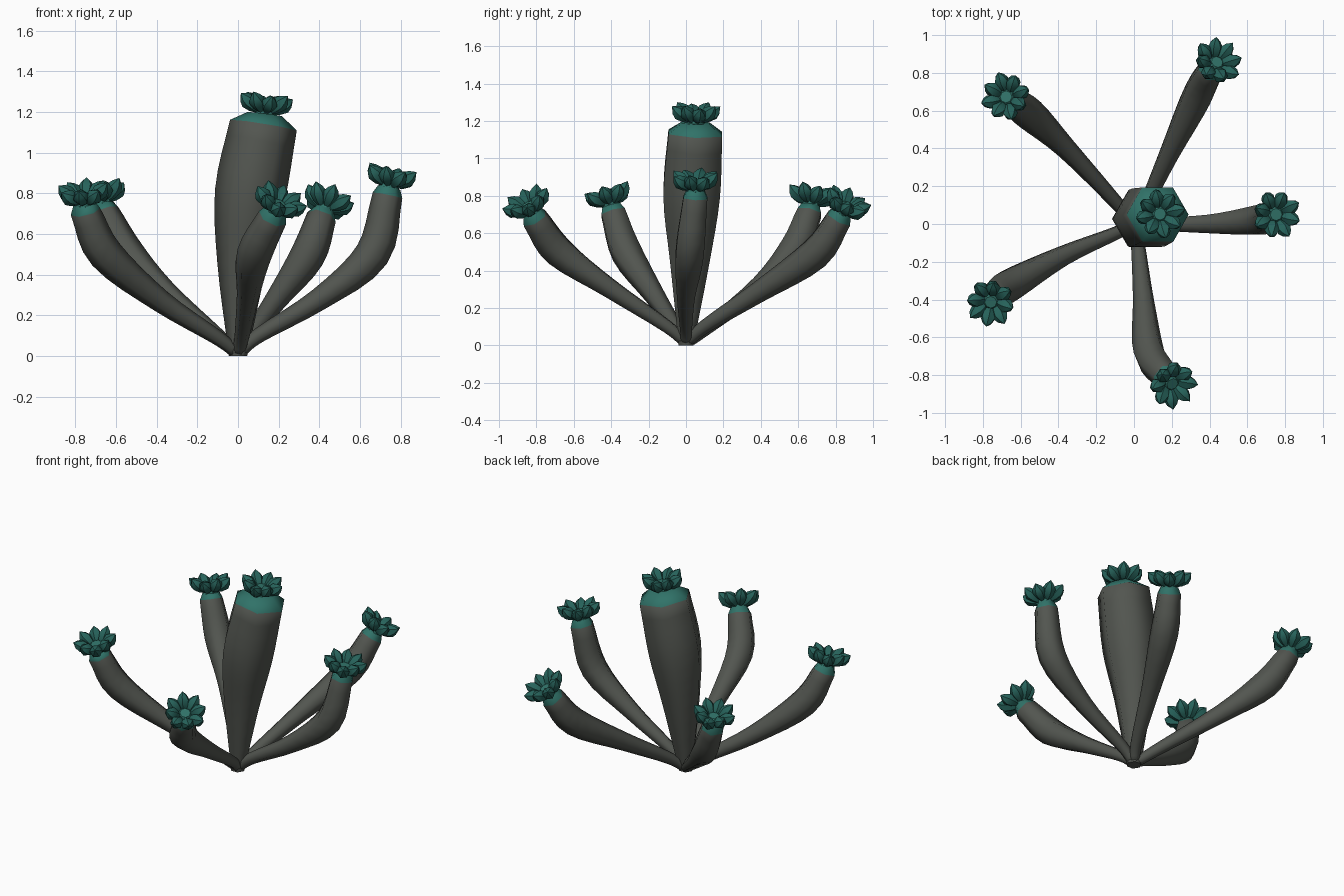
import bpy, bmesh, math
from mathutils import Vector

cube = bpy.data.objects.get("Cube")
if cube:
    bpy.data.objects.remove(cube, do_unlink=True)


def material(name, rgb):
    mat = bpy.data.materials.new(name)
    mat.use_nodes = True
    mat.diffuse_color = (*rgb, 1)
    mat.node_tree.nodes["Principled BSDF"].inputs["Base Color"].default_value = (*rgb, 1)
    return mat


BARK = material("grey bark", (.085, .092, .08))
NECK = material("teal neck", (.03, .17, .14))
PETAL = material("deep teal petal", (.02, .125, .105))
SIDES = 6


def side_frame(axis):
    """Two directions perpendicular to an axis."""
    side = Vector((0, 1, 0)).cross(axis)
    if side.length < .2:
        side = Vector((1, 0, 0)).cross(axis)
    side.normalize()
    return side, axis.cross(side).normalized()


def ring(bm, centre, axis, radius, sides=SIDES):
    """Polygon of vertices around an axis."""
    side, up = side_frame(axis)
    angles = [math.tau * i / sides for i in range(sides)]
    return [bm.verts.new(centre + radius * (side * math.cos(a) + up * math.sin(a)))
            for a in angles]


def bridge(bm, lower, upper, slot=0):
    count = len(lower)
    for i in range(count):
        j = (i + 1) % count
        face = bm.faces.new((lower[i], lower[j], upper[j], upper[i]))
        face.material_index = slot


def finish(bm, name, materials, angle):
    bmesh.ops.recalc_face_normals(bm, faces=bm.faces)
    mesh = bpy.data.meshes.new(name)
    bm.to_mesh(mesh)
    bm.free()
    for mat in materials:
        mesh.materials.append(mat)
    part = bpy.data.objects.new(name, mesh)
    bpy.context.collection.objects.link(part)
    bpy.ops.object.select_all(action="DESELECT")
    part.select_set(True)
    bpy.context.view_layer.objects.active = part
    bpy.ops.object.shade_smooth_by_angle(angle=math.radians(angle))


def smooth_path(points, steps=4):
    """Catmull-Rom curve through points holding x, y, z and radius."""
    first, last = points[0], points[-1]
    knots = [2 * first - points[1], *points, 2 * last - points[-2]]
    path = []
    for a, b, c, d in zip(knots, knots[1:], knots[2:], knots[3:]):
        for step in range(steps):
            t = step / steps
            bend = 2 * a - 5 * b + 4 * c - d
            cubic = 3 * b - a - 3 * c + d
            path.append(b + ((c - a) * t + bend * t ** 2 + cubic * t ** 3) / 2)
    return path + [last]


def stem(name, points, radii, tip_axis, neck_top, neck_radius):
    path = smooth_path([Vector((*p, r)) for p, r in zip(points, radii)])
    centres = [knot.to_3d() for knot in path]
    before = [centres[0], *centres[:-1]]
    after = [*centres[1:], centres[-1]]
    axes = [(b - a).normalized() for a, b in zip(before, after)]
    # flat foot on the ground, tip turned toward the flower
    axes[0] = Vector((0, 0, 1))
    axes[-1] = (axes[-1] + tip_axis).normalized()
    bm = bmesh.new()
    rings = [ring(bm, c, axis, knot.w) for c, axis, knot in zip(centres, axes, path)]
    bm.faces.new(rings[0])
    for lower, upper in zip(rings, rings[1:]):
        bridge(bm, lower, upper)
    # tapered teal neck with a closed top
    top = ring(bm, neck_top, tip_axis, neck_radius)
    bridge(bm, rings[-1], top, 1)
    bm.faces.new(top).material_index = 1
    finish(bm, name, (BARK, NECK), 65)


# distance along a petal and its radius there
PETAL_PROFILE = [(0, .012), (.035, .031), (.075, .04), (.102, .027)]
PETAL_COUNT = 8


def petal(bm, base, grow, axis):
    rings = [ring(bm, base + grow * along, grow, radius) for along, radius in PETAL_PROFILE]
    bm.faces.new(rings[0])
    for lower, upper in zip(rings, rings[1:]):
        bridge(bm, lower, upper)
    tip = bm.verts.new(base + grow * .125 + axis * .006)
    rim = rings[-1]
    for a, b in zip(rim, rim[1:] + rim[:1]):
        bm.faces.new((a, b, tip))


def flower(name, centre, axis, turn):
    bm = bmesh.new()
    side, up = side_frame(axis)
    for k in range(PETAL_COUNT):
        angle = turn + math.tau * k / PETAL_COUNT
        outward = side * math.cos(angle) + up * math.sin(angle)
        # alternate petals stand a little steeper
        lift = .62 + .12 * (k % 2)
        grow = outward * math.cos(lift) + axis * math.sin(lift)
        petal(bm, centre + outward * .03, grow, axis)
    finish(bm, name, (PETAL,), 35)
    # rounded flower centre
    bm = bmesh.new()
    low = ring(bm, centre - axis * .03, axis, .05, PETAL_COUNT)
    middle = ring(bm, centre + axis * .02, axis, .05, PETAL_COUNT)
    high = ring(bm, centre + axis * .04, axis, .032, PETAL_COUNT)
    bridge(bm, low, middle)
    bridge(bm, middle, high)
    bm.faces.new(low)
    bm.faces.new(high)
    finish(bm, name + "_centre", (NECK,), 40)


def flowering_stem(name, points, radii, lean, neck_length=.04, neck_radius=.055, turn=.2):
    axis = Vector((*lean, 1)).normalized()
    neck_top = Vector(points[-1]) + axis * neck_length
    stem(name, points, radii, axis, neck_top, neck_radius)
    flower(name + "_flower", neck_top + axis * .01, axis, turn)


def branch(name, lean, turn, *points):
    """Thin at the root, swelling at the bend, narrowing to the neck."""
    foot = (0, 0, .01)
    flowering_stem(name, [foot, *points], (.03, .037, .056, .086, .074), lean, turn=turn)


# thick central trunk
flowering_stem(
    "trunk",
    [(0, 0, 0), (.02, .02, .45), (.06, .03, .8), (.125, .05, 1.135)],
    (.045, .122, .174, .166), (.12, .03), neck_length=.055, neck_radius=.085)

# five branches spreading around it
branch("left_branch", (.2, 0), .5,
       (.1, 0, .1), (.4, 0, .28), (.66, .02, .5), (.735, .05, .79))
branch("back_left_branch", (.4, .5), .8,
       (.06, .1, .1), (.19, .38, .28), (.34, .69, .49), (.41, .82, .68))
branch("back_right_branch", (-.2, .15), .3,
       (-.1, .12, .1), (-.36, .4, .32), (-.55, .58, .51), (-.66, .66, .71))
branch("front_right_branch", (-.1, -.28), .6,
       (-.1, -.05, .09), (-.38, -.17, .27), (-.65, -.32, .5), (-.75, -.39, .71))
branch("front_branch", (.45, -.5), .1,
       (.02, -.1, .1), (.05, -.4, .3), (.08, -.68, .5), (.17, -.81, .68))
